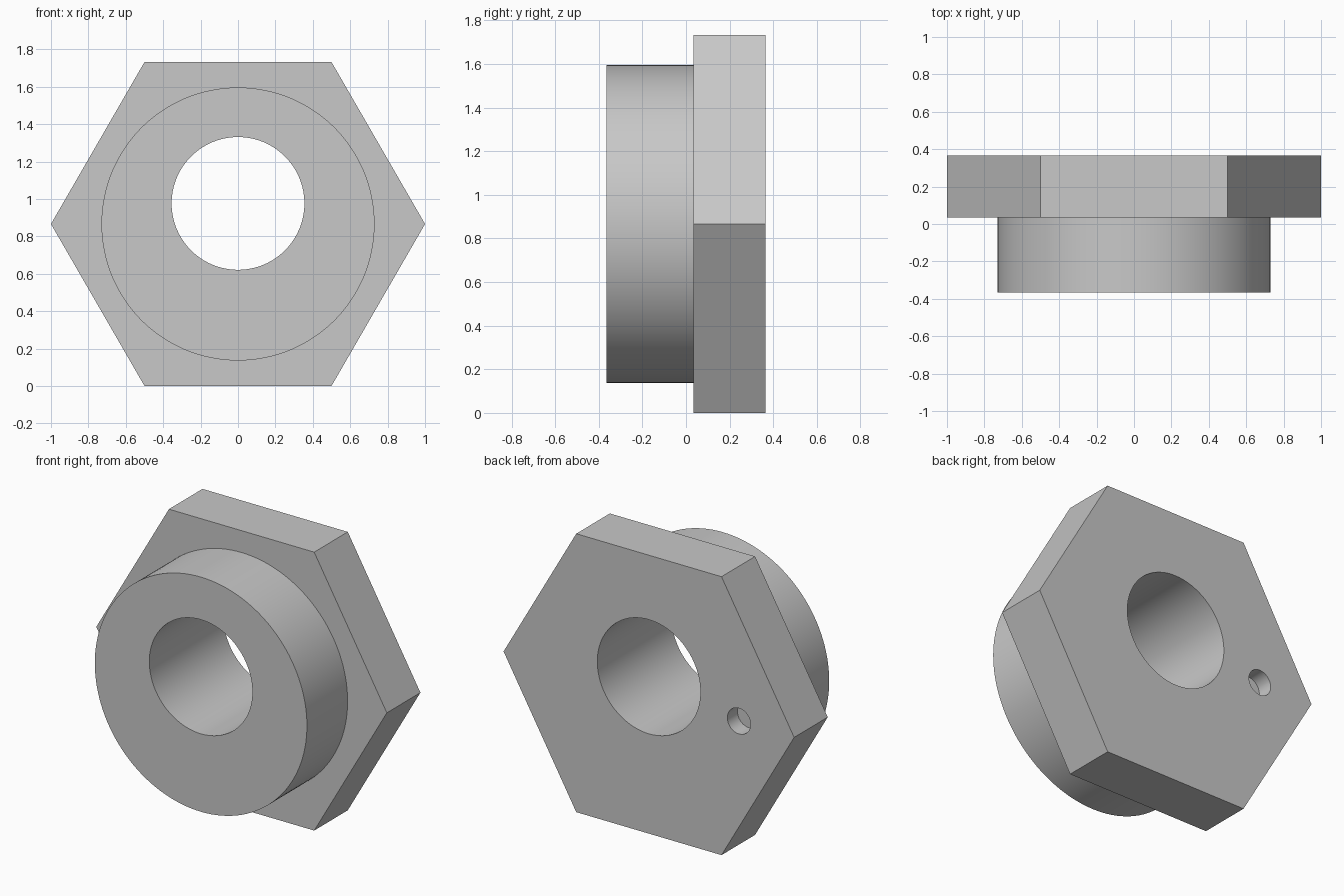
import bpy
from math import radians

if "Cube" in bpy.data.objects:
    bpy.data.objects.remove(bpy.data.objects["Cube"], do_unlink=True)

AXIS_Z = 0.866
BACK, STEP, FRONT = 0.365, 0.035, -0.365

grey = bpy.data.materials.new("plain grey")
grey.use_nodes = True
colour = (0.58, 0.58, 0.58, 1)
grey.diffuse_color = colour
grey.node_tree.nodes["Principled BSDF"].inputs["Base Color"].default_value = colour


def prism(name, sides, radius, x, z, y0, y1, turn=0):
    """Round or polygonal bar lying along y from y0 to y1."""
    bpy.ops.mesh.primitive_cylinder_add(vertices=sides, radius=radius, depth=y1 - y0)
    obj = bpy.context.object
    obj.name = name
    obj.rotation_euler = (radians(90), radians(turn), 0)
    obj.location = (x, (y0 + y1) / 2, z)
    bpy.ops.object.transform_apply(location=True, rotation=True, scale=True)
    obj.data.materials.append(grey)
    return obj


def combine(target, tool, operation):
    """Apply a boolean and discard the tool."""
    tool.hide_render = True
    mod = target.modifiers.new(operation.lower(), "BOOLEAN")
    mod.operation = operation
    mod.solver = "EXACT"
    mod.object = tool
    bpy.context.view_layer.objects.active = target
    bpy.ops.object.modifier_apply(modifier=mod.name)
    bpy.data.objects.remove(tool, do_unlink=True)


# Hexagonal flange with corners pointing left and right
bushing = prism("hex_bushing", 6, 1.0, 0, AXIS_Z, STEP, BACK, turn=30)

# Round barrel at the front
barrel = prism("barrel", 128, 0.73, 0, AXIS_Z, FRONT, STEP + 0.1)
combine(bushing, barrel, "UNION")

# Off-centre through bore
combine(bushing, prism("bore_cutter", 96, 0.355, 0, 0.976, -1, 1), "DIFFERENCE")

# Shallow blind pin hole in the back
combine(bushing, prism("pin_hole_cutter", 48, 0.08, -0.62, AXIS_Z, BACK - 0.1, 1), "DIFFERENCE")

# Smooth round walls, crisp edges
bpy.ops.object.select_all(action="DESELECT")
bushing.select_set(True)
bpy.context.view_layer.objects.active = bushing
bpy.ops.object.shade_smooth_by_angle(angle=radians(30))
